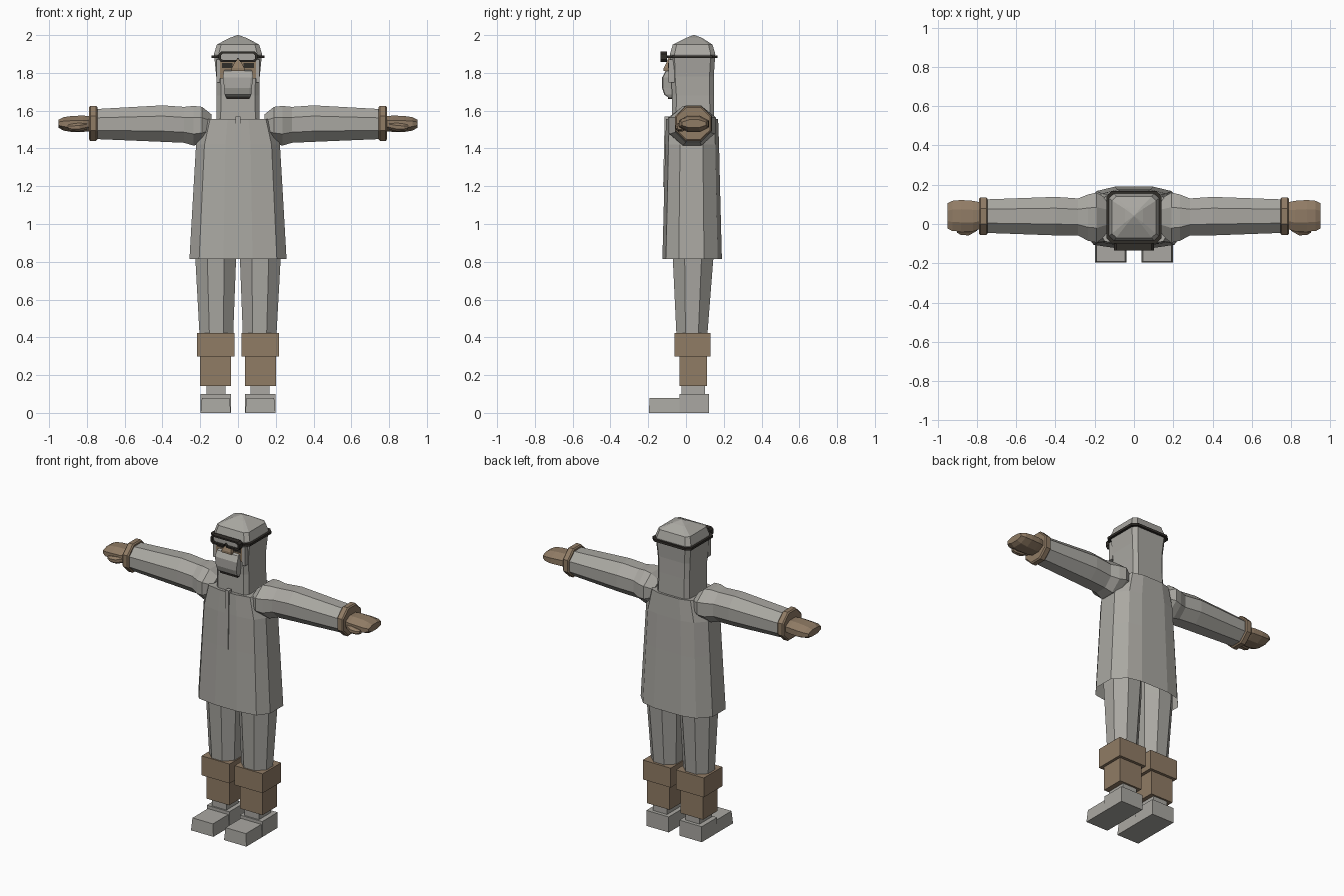
import bpy, bmesh
from math import cos, sin, pi

if "Cube" in bpy.data.objects:
    bpy.data.objects.remove(bpy.data.objects["Cube"])


def material(name, rgb):
    m = bpy.data.materials.new(name)
    m.use_nodes = True
    m.diffuse_color = (*rgb, 1)
    m.node_tree.nodes["Principled BSDF"].inputs["Base Color"].default_value = (*rgb, 1)
    return m


GREY = material("cloth grey", (0.40, 0.39, 0.36))
BROWN = material("leather brown", (0.28, 0.20, 0.13))
DARK = material("dark frame", (0.03, 0.026, 0.022))


def loft(name, rings, mat, start=True, end=True):
    """Skin a list of equal rings of points, with optional end caps."""
    bm = bmesh.new()
    loops = [[bm.verts.new(p) for p in ring] for ring in rings]
    n = len(loops[0])
    for a, b in zip(loops, loops[1:]):
        for i in range(n):
            j = (i + 1) % n
            bm.faces.new((a[i], a[j], b[j], b[i]))
    if start:
        bm.faces.new(loops[0][::-1])
    if end:
        bm.faces.new(loops[-1])
    bmesh.ops.remove_doubles(bm, verts=bm.verts, dist=0.0005)
    bmesh.ops.recalc_face_normals(bm, faces=bm.faces)
    me = bpy.data.meshes.new(name)
    bm.to_mesh(me)
    bm.free()
    me.materials.append(mat)
    ob = bpy.data.objects.new(name, me)
    bpy.context.collection.objects.link(ob)
    return ob


def section(shape, z, x0, x1, y0, y1):
    """Fit a unit outline into a rectangle at height z."""
    return [((x0 + x1) / 2 + u * (x1 - x0) / 2, (y0 + y1) / 2 + v * (y1 - y0) / 2, z)
            for u, v in shape]


def chamfered(k):
    return [(k, 1), (1, k), (1, -k), (k, -1), (-k, -1), (-1, -k), (-1, k), (-k, 1)]


SQUARE = [(1, 1), (1, -1), (-1, -1), (-1, 1)]
OCT = [(cos((i + 0.5) * pi / 4) / cos(pi / 8), sin((i + 0.5) * pi / 4) / cos(pi / 8))
       for i in range(8)]
HALF = [(0.38, 1), (0.74, 0.86), (1, 0.4), (1, -0.45), (0.8, -0.88), (0.3, -1)]
COAT = HALF + [(-u, v) for u, v in HALF[::-1]]


def box(name, x0, x1, y0, y1, z0, z1, mat, shape=SQUARE):
    return loft(name, [section(shape, z, x0, x1, y0, y1) for z in (z0, z1)], mat)


# Long coat, open at the hem, closed around the neck
coat = [(0.815, 0.257, -0.125, 0.19), (1.2, 0.235, -0.115, 0.18),
        (1.42, 0.222, -0.11, 0.175), (1.555, 0.185, -0.105, 0.17), (1.55, 0.12, -0.08, 0.14)]
loft("coat", [section(COAT, z, -a, a, f, b) for z, a, f, b in coat], GREY, start=False)
loft("coat_placket", [section(SQUARE, z, -0.013, 0.013, f, f + 0.03)
                      for z, f in ((1.195, -0.121), (1.57, -0.113))], GREY)

# Hooded head with a low pyramid crown
head = [(1.53, 0.115, -0.075, 0.15), (1.68, 0.113, -0.073, 0.147), (1.78, 0.115, -0.08, 0.147),
        (1.9, 0.127, -0.085, 0.155), (1.95, 0.112, -0.07, 0.14), (1.985, 0.045, 0, 0.085),
        (2.0, 0.004, 0.038, 0.046)]
HOOD = chamfered(0.8)
loft("hooded_head", [section(HOOD, z, -a, a, f, b) for z, a, f, b in head], GREY)

# Face opening, eyes, nose and mouth wrap
box("face", -0.098, 0.098, -0.09, -0.07, 1.77, 1.862, BROWN)
for side, s in (("left", 1), ("right", -1)):
    box(side + "_eye", s * 0.03, s * 0.086, -0.094, -0.085, 1.825, 1.852, DARK)
    box(side + "_hood_edge", s * 0.094, s * 0.115, -0.092, -0.06, 1.75, 1.87, GREY)
loft("nose", [section(SQUARE, z, -w, w, f, -0.07)
              for z, w, f in ((1.81, 0.034, -0.118), (1.825, 0.034, -0.118),
                              (1.88, 0.006, -0.092))], BROWN)
wrap = [(1.665, 0.06, -0.085), (1.685, 0.07, -0.115), (1.72, 0.073, -0.127), (1.775, 0.08, -0.127),
        (1.81, 0.076, -0.108), (1.816, 0.07, -0.09)]
loft("mouth_wrap", [section(chamfered(0.85), z, -a, a, f, -0.06) for z, a, f in wrap], GREY)
box("chin_shadow_band", -0.062, 0.062, -0.096, -0.07, 1.662, 1.676, DARK)

# Goggles pushed up on the forehead, with strap
def upright(k, y, w, z0, z1):
    return [(u * w, y, (z0 + z1) / 2 + v * (z1 - z0) / 2) for u, v in chamfered(k)]


FRAME = [(0.88, 1), (1, 0.5), (1, -0.5), (0.88, -1), (0.12, -1), (0, -0.3),
         (-0.12, -1), (-0.88, -1), (-1, -0.5), (-1, 0.5), (-0.88, 1)]


def frame_ring(y, w, h):
    return [(u * w, y, 1.885 + v * h) for u, v in FRAME]


outer, inner = (0.102, 0.028), (0.091, 0.018)
loft("goggle_frame", [frame_ring(-0.1, *outer), frame_ring(-0.135, *outer),
                      frame_ring(-0.135, *inner), frame_ring(-0.1, *inner),
                      frame_ring(-0.1, *outer)], DARK, False, False)
loft("goggle_lens", [frame_ring(y, *inner) for y in (-0.112, -0.118)], GREY)
box("goggle_strap", -0.14, 0.14, -0.1, 0.168, 1.878, 1.893, DARK, HOOD)

# Arms, cuffs and hands: octagons strung along x
def limb(name, s, spec, mat, shape=OCT):
    loft(name, [[(s * x, (y0 + y1) / 2 + u * (y1 - y0) / 2, (z0 + z1) / 2 + v * (z1 - z0) / 2)
                 for u, v in shape] for x, y0, y1, z0, z1 in spec], mat)


SLEEVE = [(0.14, -0.06, 0.13, 1.46, 1.58), (0.19, -0.095, 0.16, 1.425, 1.62),
          (0.235, -0.085, 0.15, 1.415, 1.625), (0.285, -0.058, 0.13, 1.43, 1.62),
          (0.4, -0.058, 0.138, 1.435, 1.628), (0.76, -0.045, 0.125, 1.45, 1.608)]
CUFF = [(0.745, -0.05, 0.128, 1.448, 1.618), (0.752, -0.057, 0.135, 1.44, 1.625),
        (0.782, -0.057, 0.135, 1.44, 1.625), (0.789, -0.05, 0.128, 1.448, 1.618)]
HAND = [(0.78, -0.025, 0.11, 1.49, 1.57), (0.82, -0.038, 0.118, 1.488, 1.574),
        (0.88, -0.038, 0.122, 1.487, 1.572), (0.925, -0.036, 0.118, 1.495, 1.565),
        (0.95, -0.022, 0.105, 1.51, 1.552)]
THUMB = [(0.8, -0.035, 0.02, 1.5, 1.54), (0.84, -0.058, 0.0, 1.49, 1.535),
         (0.88, -0.056, -0.01, 1.492, 1.53), (0.9, -0.045, -0.02, 1.5, 1.525)]

for side, s in (("left", 1), ("right", -1)):
    limb(side + "_sleeve", s, SLEEVE, GREY)
    limb(side + "_cuff", s, CUFF, BROWN)
    limb(side + "_hand", s, HAND, BROWN)
    limb(side + "_thumb", s, THUMB, BROWN)

    # Trouser leg and stepped gaiter
    loft(side + "_trouser_leg", [section(OCT, z, s * x0, s * x1, y0, y1) for z, x0, x1, y0, y1 in (
        (0.4, 0.026, 0.203, -0.05, 0.112), (0.82, 0.01, 0.226, -0.07, 0.145),
        (0.95, 0.01, 0.226, -0.07, 0.145))], GREY)
    box(side + "_gaiter_top", s * 0.018, s * 0.218, -0.06, 0.13, 0.298, 0.423, BROWN)
    box(side + "_gaiter", s * 0.038, s * 0.2, -0.035, 0.112, 0.142, 0.3, BROWN)

    # Shoe: raised heel, low sloped toe
    box(side + "_ankle", s * 0.065, s * 0.167, -0.025, 0.1, 0.09, 0.145, GREY)
    box(side + "_heel", s * 0.038, s * 0.198, -0.035, 0.122, 0, 0.1, GREY)
    loft(side + "_toe", [section(SQUARE, z, s * x0, s * x1, y, -0.03) for z, x0, x1, y in (
        (0, 0.038, 0.198, -0.197), (0.08, 0.045, 0.191, -0.192))], GREY)
